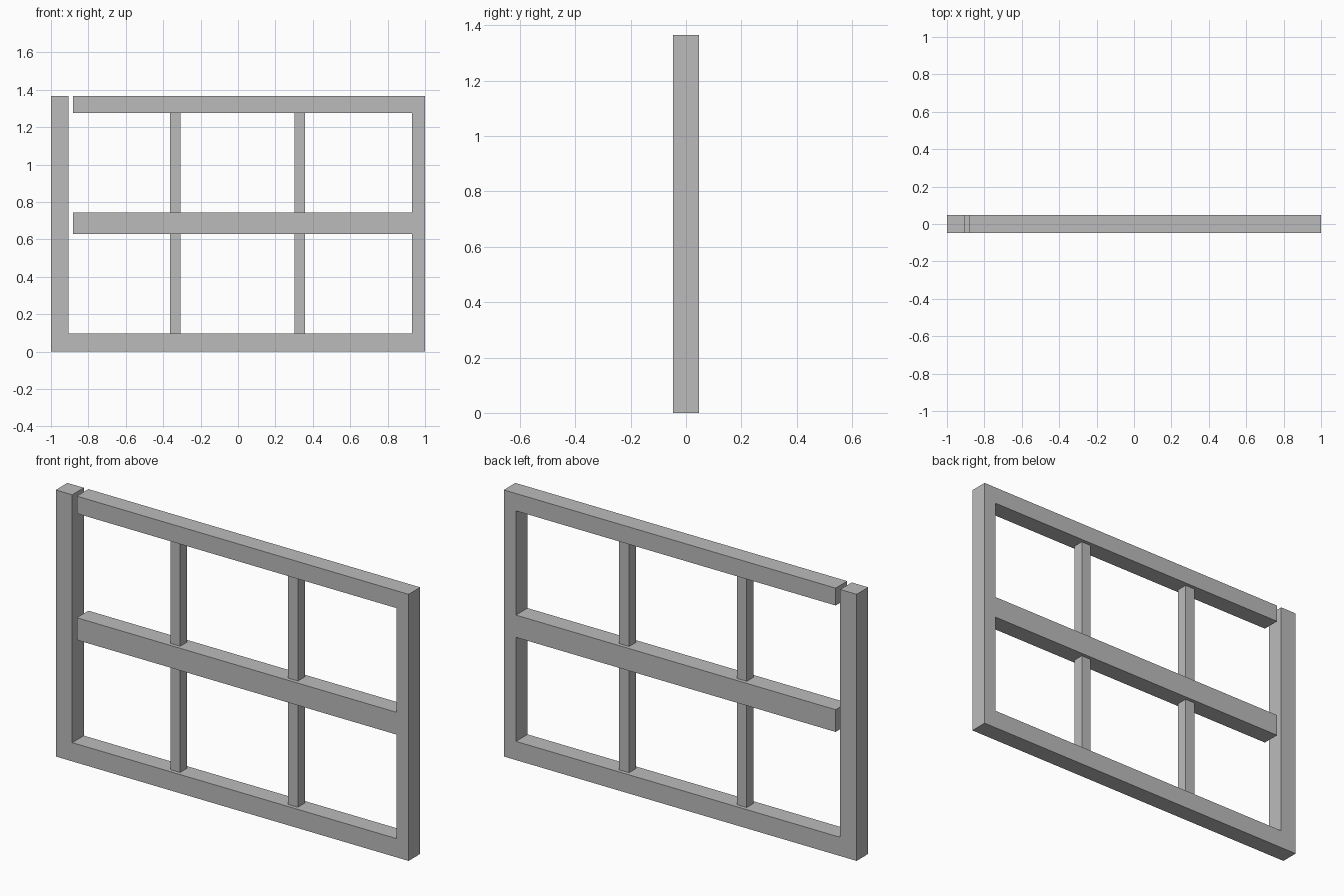
import bpy
import bmesh

old = bpy.data.objects.get("Cube")
if old:
    bpy.data.objects.remove(old, do_unlink=True)

grey = bpy.data.materials.new("plain grey")
grey.use_nodes = True
colour = (0.5, 0.5, 0.5, 1.0)
grey.diffuse_color = colour
grey.node_tree.nodes["Principled BSDF"].inputs["Base Color"].default_value = colour


def extrude_profile(name, points, depth):
    """Extrude an x-z outline along y, centred on y = 0."""
    bm = bmesh.new()
    face = bm.faces.new([bm.verts.new((x, -depth / 2, z)) for x, z in points])
    back = bmesh.ops.extrude_face_region(bm, geom=[face])["geom"]
    moved = [v for v in back if isinstance(v, bmesh.types.BMVert)]
    bmesh.ops.translate(bm, verts=moved, vec=(0, depth, 0))
    bmesh.ops.recalc_face_normals(bm, faces=bm.faces)
    mesh = bpy.data.meshes.new(name)
    bm.to_mesh(mesh)
    bm.free()
    mesh.materials.append(grey)
    obj = bpy.data.objects.new(name, mesh)
    bpy.context.collection.objects.link(obj)
    return obj


# Main dimensions
height = 1.366
post_in, rail_end, jamb_in = -0.907, -0.881, 0.931
sill_top, mid_low, mid_high, head_low = 0.096, 0.629, 0.743, 1.277

# Outer frame: left-hand post, sill, right-hand jamb, and two rails
# that stop short of the post
extrude_profile("window_frame", [
    (-1, 0), (1, 0), (1, height),
    (rail_end, height), (rail_end, head_low), (jamb_in, head_low),
    (jamb_in, mid_high), (rail_end, mid_high),
    (rail_end, mid_low), (jamb_in, mid_low),
    (jamb_in, sill_top), (post_in, sill_top),
    (post_in, height), (-1, height),
], 0.094)

# Slim square glazing bars between the rails
bar = 0.056
for side, x in (("right", -0.336), ("left", 0.331)):
    for level, low, high in (("lower", sill_top, mid_low), ("upper", mid_high, head_low)):
        a, b = x - bar / 2, x + bar / 2
        extrude_profile(f"{level}_{side}_bar", [(a, low), (b, low), (b, high), (a, high)], bar)
